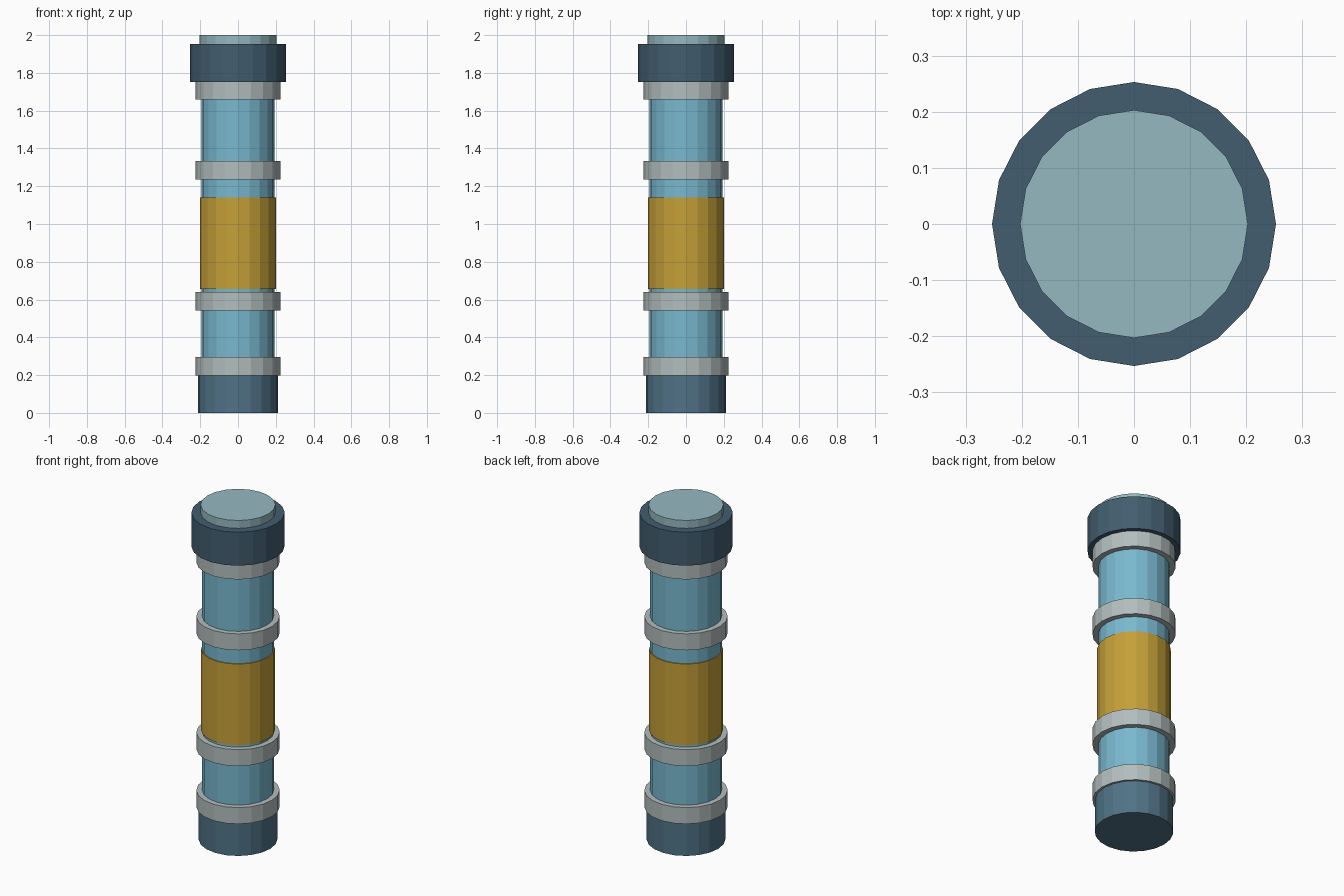
import bpy

if "Cube" in bpy.data.objects:
    bpy.data.objects.remove(bpy.data.objects["Cube"])

SIDES = 20


def material(name, rgb):
    m = bpy.data.materials.new(name)
    m.diffuse_color = (*rgb, 1)
    m.use_nodes = True
    m.node_tree.nodes["Principled BSDF"].inputs["Base Color"].default_value = m.diffuse_color
    return m


navy = material("navy", (0.055, 0.11, 0.16))
blue = material("steel_blue", (0.08, 0.17, 0.24))
cyan = material("cyan", (0.19, 0.48, 0.62))
pale = material("pale_cyan", (0.30, 0.48, 0.53))
gold = material("gold", (0.56, 0.35, 0.04))
silver = material("silver", (0.45, 0.51, 0.51))


def drum(name, radius, z0, z1, mat):
    # flat-sided cylinder with one vertex on the +x axis
    bpy.ops.mesh.primitive_cylinder_add(
        vertices=SIDES, radius=radius, depth=z1 - z0, location=(0, 0, (z0 + z1) / 2))
    ob = bpy.context.object
    ob.name = name
    ob.data.materials.append(mat)
    return ob


# end caps
drum("base_cap", 0.213, 0.0, 0.197, blue)
drum("top_collar", 0.253, 1.753, 1.953, navy)

# main body and end disc
drum("body_tube", 0.194, 0.19, 1.76, cyan)
drum("end_disc", 0.203, 1.90, 2.0, pale)

# grip sleeve
drum("grip_sleeve", 0.2, 0.655, 1.14, gold)

# clamp bands
for i, z in enumerate((0.197, 0.543, 1.235, 1.658)):
    drum(f"band_{i + 1}", 0.226, z, z + 0.098, silver)
